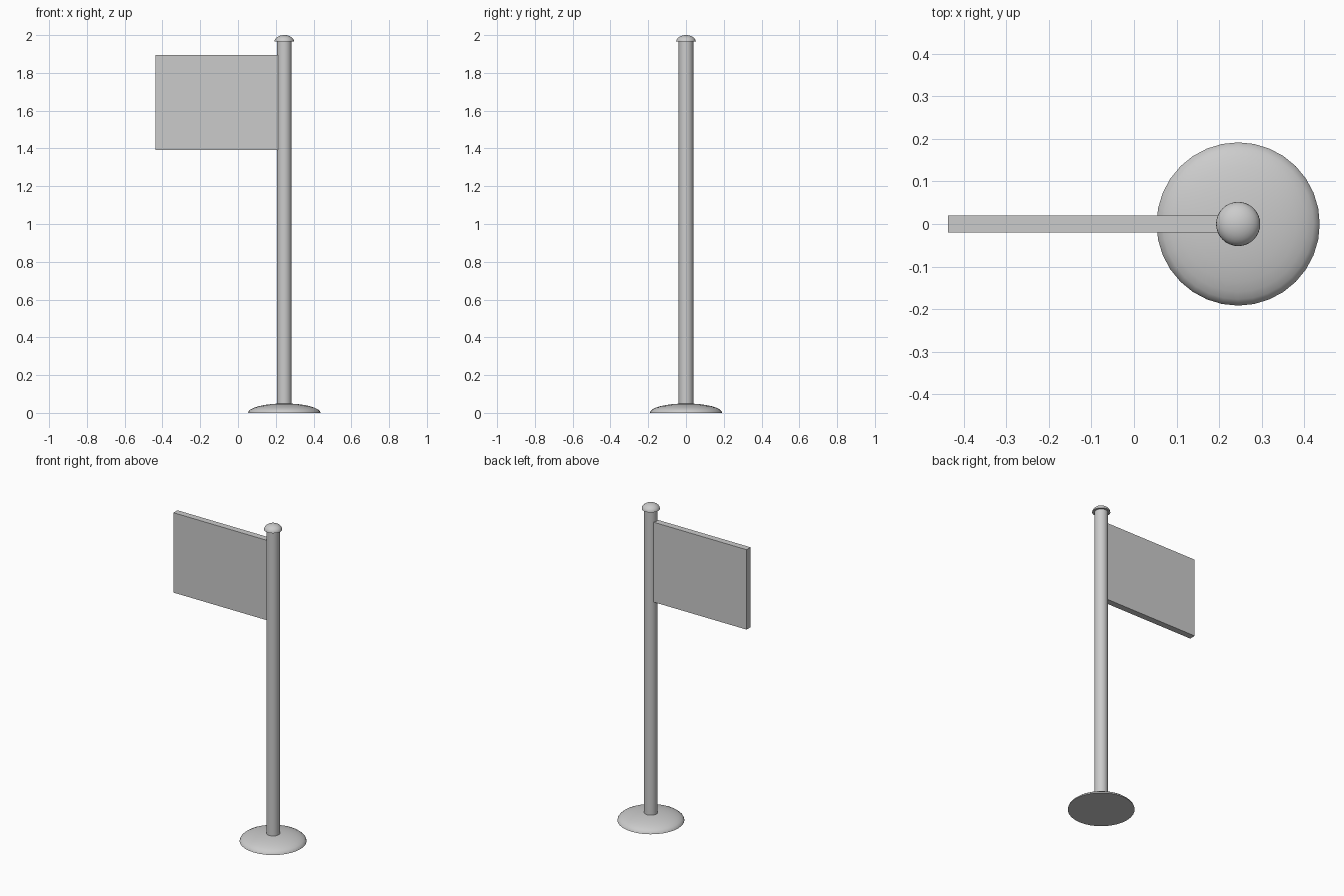
import bpy, bmesh, math

cube = bpy.data.objects.get("Cube")
if cube:
    bpy.data.objects.remove(cube, do_unlink=True)

# One plain grey for everything
grey = bpy.data.materials.new("light_grey")
grey.use_nodes = True
colour = (0.6, 0.6, 0.6, 1)
grey.diffuse_color = colour
grey.node_tree.nodes["Principled BSDF"].inputs["Base Color"].default_value = colour

POLE_X = 0.245
SIDES = 32


def finish(obj, name, smooth=True):
    obj.name = name
    obj.data.materials.append(grey)
    if smooth:
        bpy.ops.object.select_all(action='DESELECT')
        obj.select_set(True)
        bpy.context.view_layer.objects.active = obj
        bpy.ops.object.shade_smooth_by_angle(angle=math.radians(40))


def dome(name, radius, height, z):
    """Flattened half sphere with a closed flat underside."""
    bm = bmesh.new()
    bmesh.ops.create_uvsphere(bm, u_segments=SIDES, v_segments=16, radius=1)
    cut = bmesh.ops.bisect_plane(
        bm, geom=bm.verts[:] + bm.edges[:] + bm.faces[:], dist=0.0001,
        plane_co=(0, 0, 0), plane_no=(0, 0, -1), clear_outer=True)
    rim = [e for e in bm.edges if e.is_boundary]
    bmesh.ops.holes_fill(bm, edges=rim, sides=0)
    bmesh.ops.scale(bm, vec=(radius, radius, height), verts=bm.verts)
    bmesh.ops.recalc_face_normals(bm, faces=bm.faces)
    mesh = bpy.data.meshes.new(name)
    bm.to_mesh(mesh)
    bm.free()
    obj = bpy.data.objects.new(name, mesh)
    obj.location = (POLE_X, 0, z)
    bpy.context.collection.objects.link(obj)
    finish(obj, name)


# Base and rounded pole cap
dome("base", 0.192, 0.05, 0)
dome("pole_cap", 0.052, 0.035, 1.965)

# Pole
bottom, top = 0.04, 1.97
bpy.ops.mesh.primitive_cylinder_add(
    vertices=SIDES, radius=0.039, depth=top - bottom,
    location=(POLE_X, 0, (top + bottom) / 2))
finish(bpy.context.object, "pole")

# Flat flag board, its inner edge sunk into the pole
left, right, low, high = -0.437, 0.215, 1.392, 1.896
bpy.ops.mesh.primitive_cube_add(
    size=1, location=((left + right) / 2, 0, (low + high) / 2))
flag = bpy.context.object
flag.scale = (right - left, 0.04, high - low)
bpy.ops.object.transform_apply(location=False, rotation=False, scale=True)
finish(flag, "flag", smooth=False)
